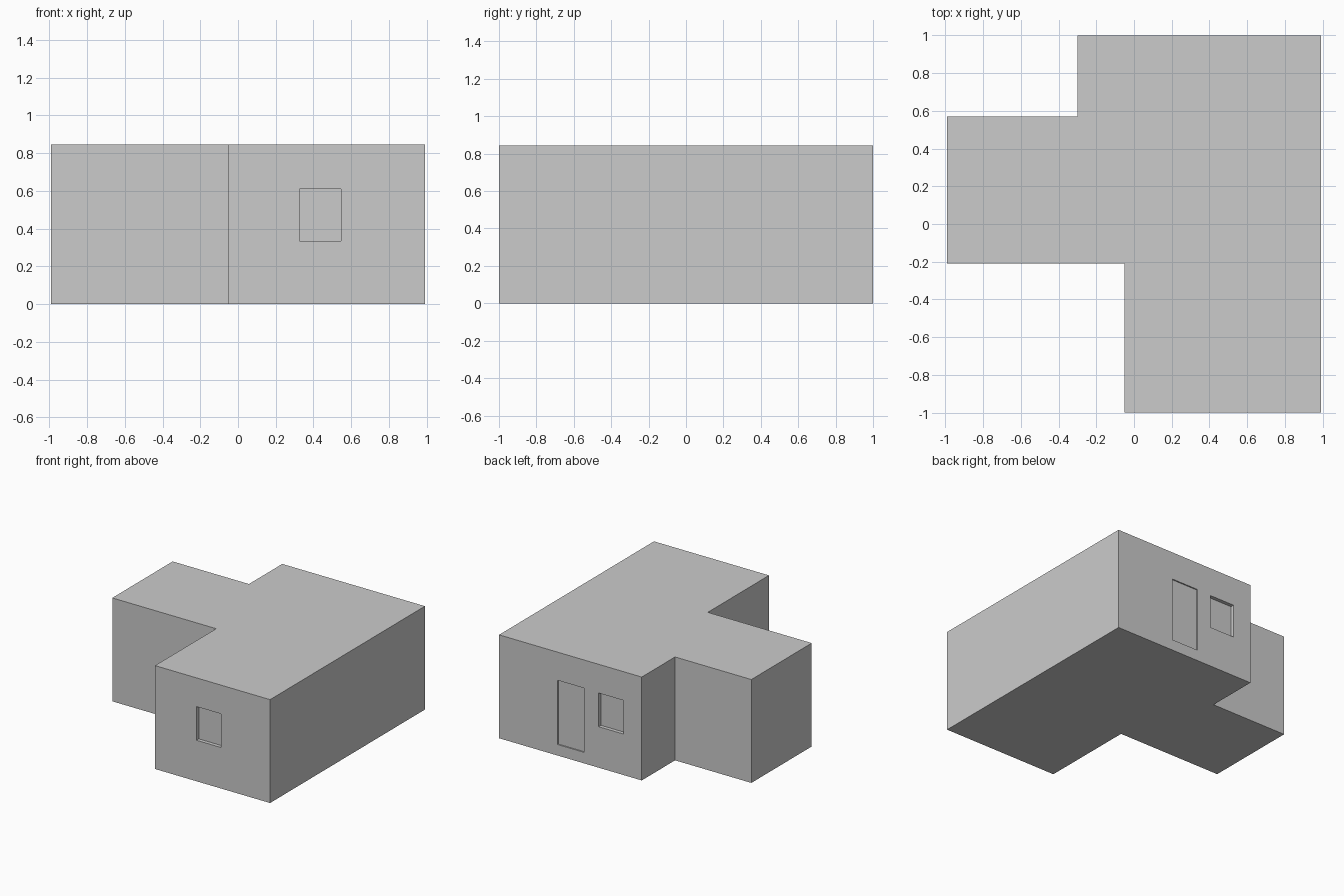
import bpy, bmesh

if "Cube" in bpy.data.objects:
    bpy.data.objects.remove(bpy.data.objects["Cube"])

HEIGHT = 0.84
PLAN = [(-0.99, -0.21), (-0.05, -0.21), (-0.05, -1), (0.99, -1),
        (0.99, 1), (-0.30, 1), (-0.30, 0.57), (-0.99, 0.57)]


def prism(name, outline, height):
    """Extrude a closed xy outline upward into a solid."""
    bm = bmesh.new()
    face = bm.faces.new([bm.verts.new((x, y, 0)) for x, y in outline])
    top = bmesh.ops.extrude_face_region(bm, geom=[face], use_keep_orig=True)
    moved = [v for v in top["geom"] if isinstance(v, bmesh.types.BMVert)]
    bmesh.ops.translate(bm, verts=moved, vec=(0, 0, height))
    bmesh.ops.recalc_face_normals(bm, faces=bm.faces)
    mesh = bpy.data.meshes.new(name)
    bm.to_mesh(mesh)
    bm.free()
    obj = bpy.data.objects.new(name, mesh)
    bpy.context.collection.objects.link(obj)
    return obj


def recess(target, name, x0, x1, z0, z1, wall_y, depth):
    """Cut a shallow rectangular pocket into a front or back wall."""
    out = 0.1 if wall_y > 0 else -0.1
    inner = wall_y - depth if wall_y > 0 else wall_y + depth
    y0, y1 = sorted((inner, wall_y + out))
    cutter = prism(name, [(x0, y0), (x1, y0), (x1, y1), (x0, y1)], z1 - z0)
    cutter.location.z = z0
    cutter.hide_render = True
    mod = target.modifiers.new(name, 'BOOLEAN')
    mod.operation = 'DIFFERENCE'
    mod.solver = 'EXACT'
    mod.object = cutter
    bpy.context.view_layer.objects.active = target
    bpy.ops.object.modifier_apply(modifier=mod.name)
    bpy.data.objects.remove(cutter)


# Flat-roofed house body
house = prism("house_body", PLAN, HEIGHT + 0.005)

# Window and door recesses
recess(house, "front_window", 0.325, 0.545, 0.335, 0.61, -1, 0.03)
recess(house, "back_window", -0.135, 0.09, 0.335, 0.61, 1, 0.03)
recess(house, "back_door", 0.22, 0.46, 0.09, 0.615, 1, 0.01)
